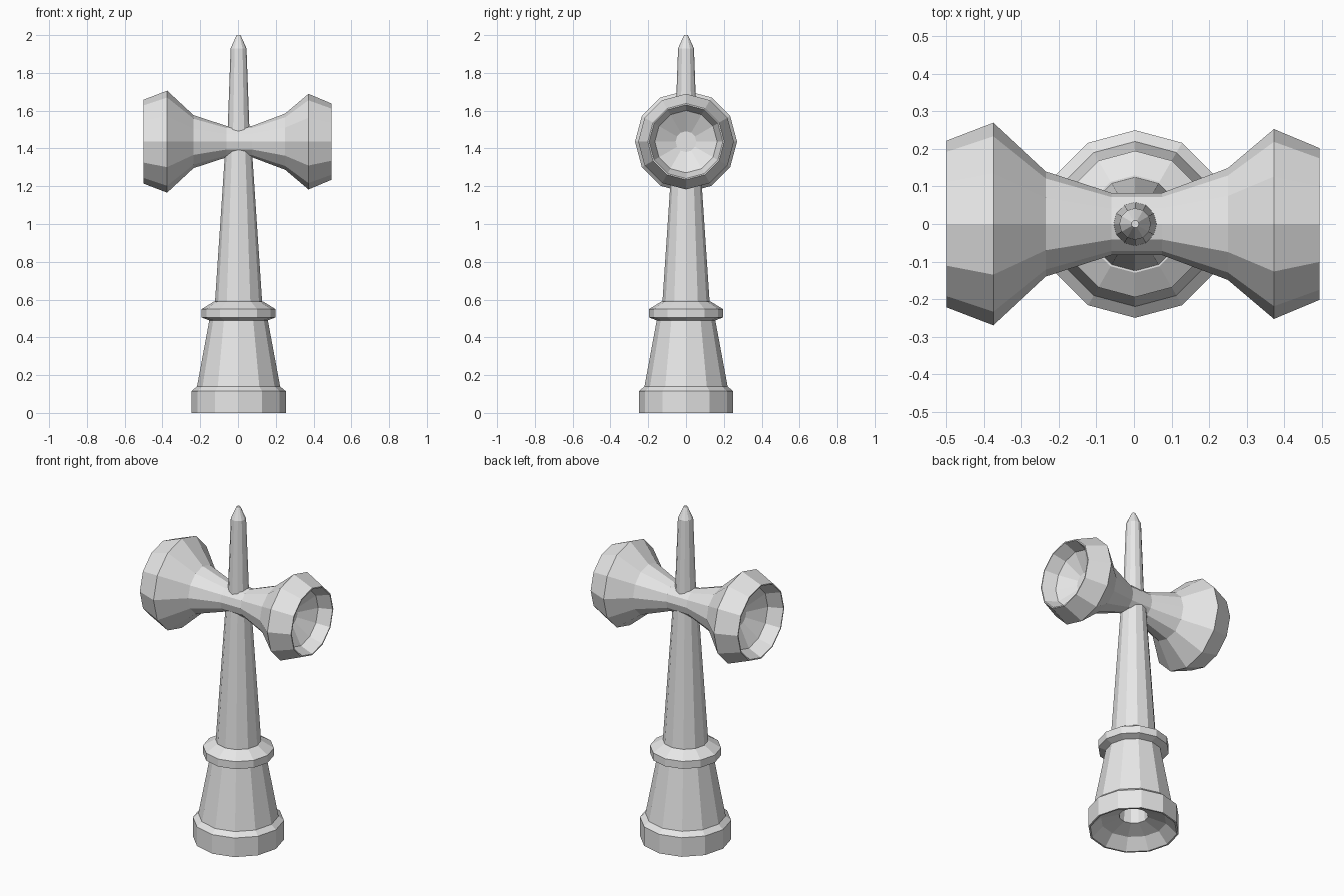
import bpy
import bmesh
from math import cos, sin, pi

SIDES = 12
CENTRE_X = 0.003
BAR_Z = 1.436

if "Cube" in bpy.data.objects:
    bpy.data.objects.remove(bpy.data.objects["Cube"], do_unlink=True)

# One plain wood tone
wood = bpy.data.materials.new("pale_grey_wood")
wood.use_nodes = True
colour = (0.8, 0.8, 0.8, 1)
wood.diffuse_color = colour
wood.node_tree.nodes["Principled BSDF"].inputs["Base Color"].default_value = colour


def lathe(name, profile, axis, origin):
    """Turn (position, radius) points about an axis, closing both ends."""
    bm = bmesh.new()
    rings = []
    for along, radius in profile:
        ring = []
        for i in range(SIDES):
            a = 2 * pi * i / SIDES
            u, v = radius * cos(a), radius * sin(a)
            ring.append(bm.verts.new((u, v, along) if axis == "z" else (along, u, v)))
        rings.append(ring)
    for low, high in zip(rings, rings[1:]):
        for i in range(SIDES):
            j = (i + 1) % SIDES
            bm.faces.new((low[i], low[j], high[j], high[i]))
    bm.faces.new(rings[0])
    bm.faces.new(rings[-1])
    bmesh.ops.recalc_face_normals(bm, faces=bm.faces)
    mesh = bpy.data.meshes.new(name)
    bm.to_mesh(mesh)
    bm.free()
    mesh.materials.append(wood)
    obj = bpy.data.objects.new(name, mesh)
    obj.location = origin
    bpy.context.collection.objects.link(obj)
    return obj


# Handle foot with hollow cup and cord hole, flared body and collar
lathe("handle_base", [
    (0.35, 0.075), (0.09, 0.08), (0.06, 0.18), (0, 0.24),
    (0, 0.25), (0.115, 0.25), (0.14, 0.22), (0.49, 0.155),
    (0.505, 0.195), (0.55, 0.195), (0.59, 0.13),
], "z", (CENTRE_X, 0, 0))

# Tapered shaft up to the crossbar
lathe("handle_shaft", [(0.57, 0.126), (BAR_Z, 0.068)], "z", (CENTRE_X, 0, 0))

# Spike above the crossbar
lathe("spike", [(BAR_Z, 0.06), (1.93, 0.042), (1.99, 0.015), (2, 0.01)],
      "z", (CENTRE_X, 0, 0))

# Crossbar with a large cup on one end and a small cup on the other
lathe("cup_crossbar", [
    (-0.36, 0.06), (-0.42, 0.18), (-0.5, 0.215),
    (-0.5, 0.222), (-0.375, 0.27), (-0.235, 0.14), (-0.06, 0.083),
    (0.075, 0.083), (0.25, 0.149), (0.373, 0.253), (0.495, 0.202),
    (0.495, 0.195), (0.42, 0.165), (0.36, 0.055),
], "x", (0, 0, BAR_Z))
